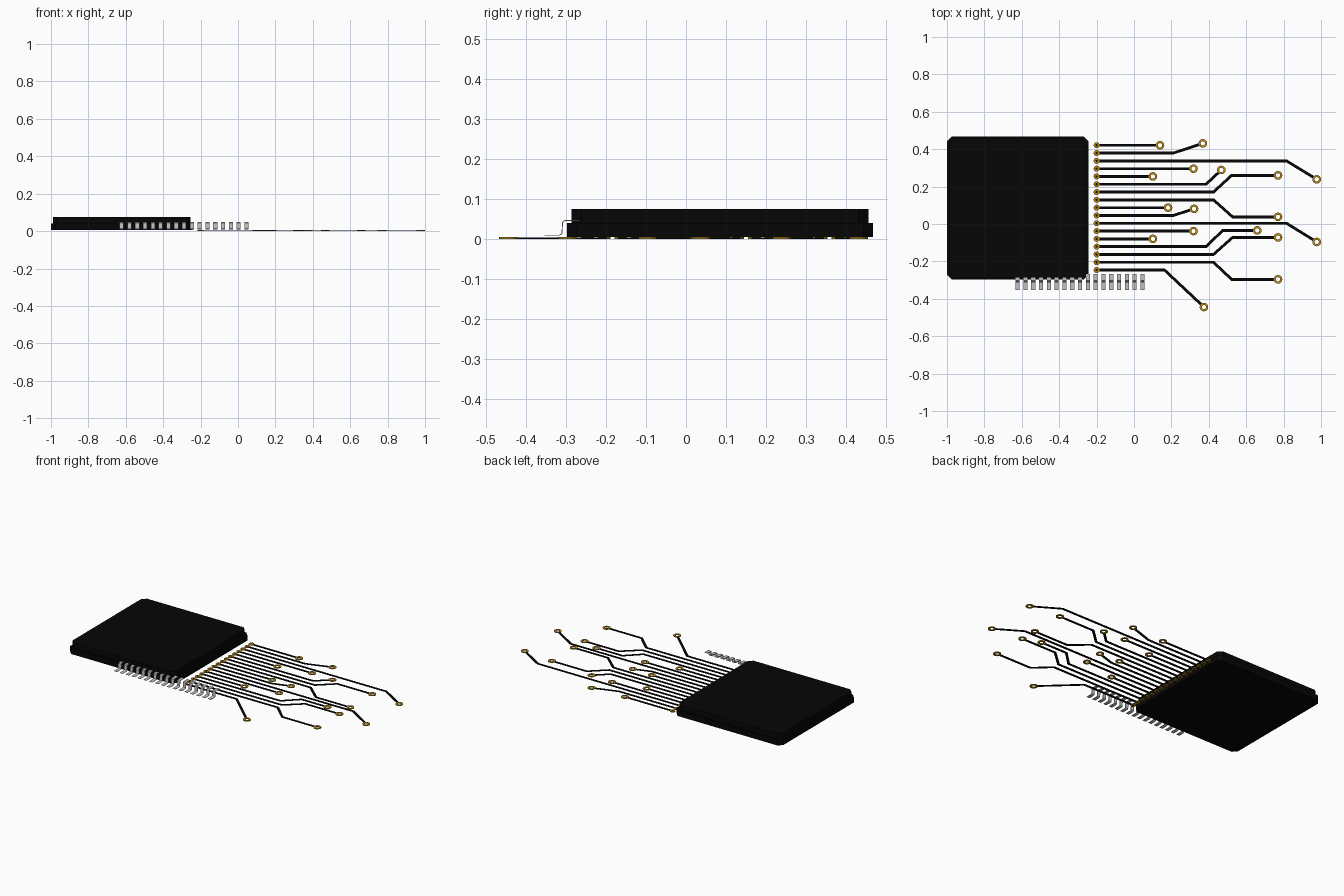
import bpy, bmesh
from mathutils import Vector

if "Cube" in bpy.data.objects:
    bpy.data.objects.remove(bpy.data.objects["Cube"])


def material(name, rgb):
    m = bpy.data.materials.new(name)
    m.use_nodes = True
    m.diffuse_color = (*rgb, 1)
    m.node_tree.nodes["Principled BSDF"].inputs["Base Color"].default_value = (*rgb, 1)
    return m


BLACK = material("black plastic", (0.0018, 0.0018, 0.0018))
GOLD = material("gold", (0.5, 0.27, 0.01))
SILVER = material("pin silver", (0.53, 0.53, 0.53))


def finish(bm, name, mat):
    bmesh.ops.recalc_face_normals(bm, faces=bm.faces)
    mesh = bpy.data.meshes.new(name)
    bm.to_mesh(mesh)
    bm.free()
    mesh.materials.append(mat)
    ob = bpy.data.objects.new(name, mesh)
    bpy.context.collection.objects.link(ob)


def extrude_faces(bm, faces, direction):
    top = bmesh.ops.extrude_face_region(bm, geom=faces)["geom"]
    bmesh.ops.translate(bm, vec=direction,
                        verts=[g for g in top if isinstance(g, bmesh.types.BMVert)])


def extrude(bm, points, direction):
    """Solid made by sweeping a closed outline along a direction."""
    extrude_faces(bm, [bm.faces.new([bm.verts.new(p) for p in points])], direction)


def strip_outline(path, width):
    """Closed outline of a 2D path with mitred bends."""
    pts = [Vector(p) for p in path]
    left, right = [], []
    for i, p in enumerate(pts):
        a = (p - pts[i - 1]).normalized() if i else (pts[1] - p).normalized()
        b = (pts[i + 1] - p).normalized() if i < len(pts) - 1 else a
        na, nb = Vector((-a.y, a.x)), Vector((-b.y, b.x))
        n = (na + nb).normalized()
        off = n * (width / 2 / n.dot(na))
        left.append(p + off)
        right.append(p - off)
    return left + right[::-1]


# Chip body: two stacked slabs with cut corners
def slab(name, x0, x1, y0, y1, z0, z1, cut):
    bm = bmesh.new()
    outline = [(x0 + cut, y0), (x1 - cut, y0), (x1, y0 + cut), (x1, y1 - cut),
               (x1 - cut, y1), (x0 + cut, y1), (x0, y1 - cut), (x0, y0 + cut)]
    extrude(bm, [(x, y, z0) for x, y in outline], (0, 0, z1 - z0))
    finish(bm, name, BLACK)


slab("chip_base", -1, -0.243, -0.297, 0.467, 0.006, 0.041, 0.025)
slab("chip_cover", -0.99, -0.254, -0.286, 0.456, 0.041, 0.076, 0.025)

# Row of bent pins
PITCH = 0.0417
PIN_WIDTH = 0.022
profile = [(-0.353, 0.01), (-0.316, 0.01), (-0.31, 0.014), (-0.308, 0.042),
           (-0.303, 0.047), (-0.266, 0.047)]
section = strip_outline(profile, 0.002)
bm = bmesh.new()
for i in range(17):
    x = -0.622 + i * PITCH - PIN_WIDTH / 2
    extrude(bm, [(x, p.x, p.y) for p in section], (PIN_WIDTH, 0, 0))
finish(bm, "pins", SILVER)

# Trace routes from top row to bottom: straight length, then any bends to the pad
START, TOP = -0.2, 0.421
routes = [
    [0.139],
    [0.21, (0.368, 0.431)],
    [0.815, (0.977, 0.239)],
    [0.318],
    [0.101],
    [0.385, (0.467, 0.289)],
    [0.425, (0.522, 0.26), (0.77, 0.26)],
    [0.425, (0.527, 0.038), (0.77, 0.038)],
    [0.182],
    [0.21, (0.321, 0.081)],
    [0.815, (0.977, -0.096)],
    [0.318],
    [0.101],
    [0.385, (0.475, -0.034), (0.659, -0.034)],
    [0.425, (0.527, -0.072), (0.77, -0.072)],
    [0.425, (0.522, -0.296), (0.77, -0.296)],
    [0.163, (0.374, -0.444)],
]


def ring(bm, centre, inner, outer, height, sides):
    """Flat washer with an open hole."""
    rim = bmesh.ops.create_circle(bm, segments=sides, radius=outer)["verts"]
    hole = bmesh.ops.create_circle(bm, segments=sides, radius=inner)["verts"]
    bmesh.ops.translate(bm, verts=rim + hole, vec=(centre.x, centre.y, 0))
    faces = [bm.faces.new((rim[i], rim[(i + 1) % sides], hole[(i + 1) % sides], hole[i]))
             for i in range(sides)]
    extrude_faces(bm, faces, (0, 0, height))


traces, pads, vias = bmesh.new(), bmesh.new(), bmesh.new()
for i, route in enumerate(routes):
    y = TOP - i * PITCH
    path = [Vector((START, y)), Vector((route[0], y))] + [Vector(p) for p in route[1:]]
    end = path[-1].copy()
    ring(pads, end, 0.0115, 0.023, 0.005, 24)
    ring(vias, path[0], 0.006, 0.016, 0.005, 16)
    # stop the trace at the edge of its pad
    path[-1] = end - (end - path[-2]).normalized() * 0.018
    path[0].x -= 0.006
    outline = strip_outline(path, 0.015)
    extrude(traces, [(p.x, p.y, 0.001) for p in outline], (0, 0, 0.003))
finish(traces, "traces", BLACK)
finish(pads, "end_pads", GOLD)
finish(vias, "start_pads", GOLD)
